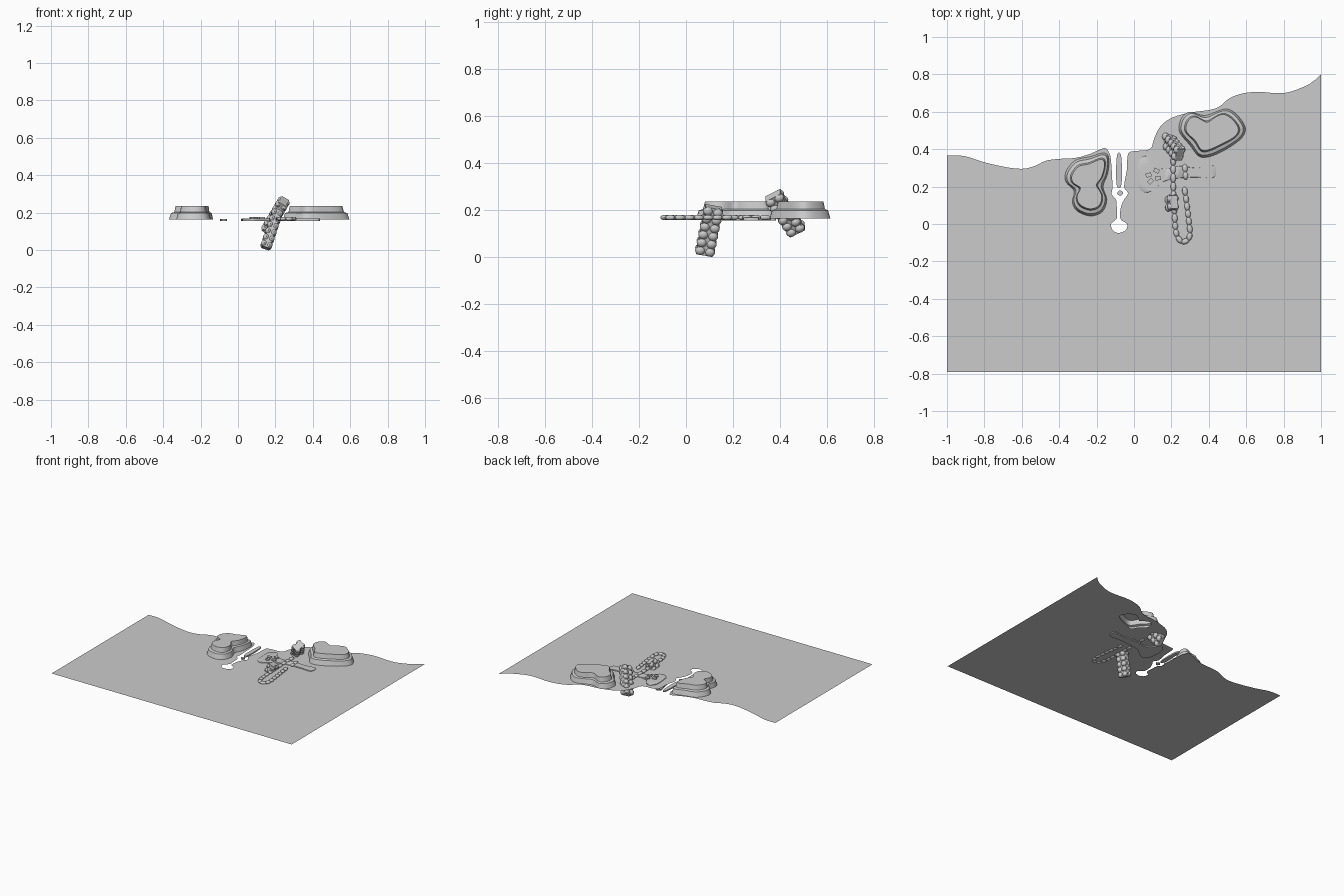
import bpy, bmesh, math
from mathutils import Vector, Matrix

if "Cube" in bpy.data.objects:
    bpy.data.objects.remove(bpy.data.objects["Cube"])

Z = 0.163  # level of the flat ground sheet


def spline(pts, closed=True, n=4):
    """Catmull-Rom curve through points given in hundredths."""
    P = [Vector((x / 100, y / 100)) for x, y in pts]
    m = len(P)
    get = (lambda i: P[i % m]) if closed else (lambda i: P[max(0, min(m - 1, i))])
    out = []
    for i in range(m if closed else m - 1):
        a, b, c, d = (get(i + k) for k in (-1, 0, 1, 2))
        for j in range(n):
            t = j / n
            out.append(0.5 * (2 * b + (c - a) * t + (2 * a - 5 * b + 4 * c - d) * t * t
                              + (3 * b - a - 3 * c + d) * t ** 3))
    if not closed:
        out.append(P[-1])
    return out


def inset(loop, d):
    c = sum(loop, Vector((0, 0))) / len(loop)
    return [p + (c - p).normalized() * d for p in loop]


def finish(bm, name, smooth=True):
    me = bpy.data.meshes.new(name)
    bm.to_mesh(me)
    bm.free()
    ob = bpy.data.objects.new(name, me)
    bpy.context.collection.objects.link(ob)
    if smooth:
        bpy.ops.object.select_all(action='DESELECT')
        ob.select_set(True)
        bpy.context.view_layer.objects.active = ob
        bpy.ops.object.shade_smooth_by_angle(angle=math.radians(40))
    return ob


def layered(name, loop, levels, bottom=False):
    """Stack of inset outlines, capped on top."""
    bm = bmesh.new()
    rings = [[bm.verts.new((p.x, p.y, z)) for p in inset(loop, d)] for d, z in levels]
    n = len(loop)
    for a, b in zip(rings, rings[1:]):
        for i in range(n):
            bm.faces.new((a[i], a[(i + 1) % n], b[(i + 1) % n], b[i]))
    bm.faces.new(rings[-1])
    if bottom:
        bm.faces.new(rings[0][::-1])
    bmesh.ops.recalc_face_normals(bm, faces=bm.faces)
    bmesh.ops.triangulate(bm, faces=[f for f in bm.faces if len(f.verts) > 4])
    return finish(bm, name)


def knob(bm, matrix, size):
    bmesh.ops.create_uvsphere(bm, u_segments=10, v_segments=6, radius=1,
                              matrix=matrix @ Matrix.Diagonal((*size, 1)))


# rocks: stepped mounds, open underneath
rock_levels = [(0, Z), (0.012, 0.198), (0.03, 0.203), (0.038, 0.236)]
left = spline([(-23.5, 36), (-16, 38), (-13.4, 35), (-14, 27), (-16.5, 20), (-14.5, 13), (-17, 6.5),
               (-23.5, 4.3), (-30.5, 7), (-33, 12), (-32, 17.6), (-36.4, 22.5), (-36.4, 28), (-31.5, 34)])
right = spline([(24, 52), (25.7, 57), (30, 60), (38, 58), (48.5, 61.5), (54.5, 59), (59.4, 52),
                (58, 46.5), (51, 41), (42, 36.5), (35, 36), (30, 42), (25, 48)])
layered("left_rock", left, rock_levels)
layered("right_rock", right, rock_levels)

# ground sheet: wavy back edge, narrow slot ending in a round hole
edge_left = [(-100, 36.5), (-91, 36.4), (-80, 33), (-69, 30.5), (-60, 29.5), (-53, 31), (-47.5, 33.7),
             (-40.5, 34.8), (-31.5, 35.3), (-23.5, 37.5), (-16, 40.6), (-13.5, 38.5), (-12.3, 34)]
slot = [(-11.5, 20), (-12, 16), (-9.6, 13), (-9.2, 8), (-9.2, 3), (-12.3, 0), (-11.2, -3.5),
        (-8, -4.8), (-4.3, -3.2), (-3.7, 0), (-7.3, 2.8), (-7, 9), (-5.3, 13), (-3.2, 16.5),
        (-5.3, 20), (-3.8, 29), (-3.2, 37.5)]
edge_right = [(0.5, 39), (8.5, 40), (10.7, 45.5), (14, 52), (20, 56.7), (30, 59.6), (40.6, 61), (46, 63),
              (51.3, 67.4), (59, 70), (67.4, 70.6), (75.4, 70), (83.4, 70.6), (94, 75), (100, 80)]
outer = spline(edge_left + slot + edge_right, closed=False, n=3)
outer += [Vector((1, -0.79)), Vector((-1, -0.79))]
bm = bmesh.new()
edges = []
for loop in (outer, inset(right, 0.055)):
    vs = [bm.verts.new((p.x, p.y, Z)) for p in loop]
    edges += [bm.edges.new((vs[i - 1], vs[i])) for i in range(len(vs))]
bmesh.ops.triangle_fill(bm, edges=edges, use_beauty=True, normal=(0, 0, 1))
for f in bm.faces:
    f.normal_update()
    if f.normal.z < 0:
        f.normal_flip()
finish(bm, "ground_sheet", smooth=False)

# loose strip and dot inside the slot
flat = [(0, Z - 0.008), (0, Z + 0.002)]
layered("slot_strip", spline([(-9, 37), (-7, 37), (-6.4, 27), (-7, 20), (-9, 20), (-9.6, 27)]), flat, True)
layered("slot_dot", spline([(-9, 16.5), (-7.4, 18), (-5.8, 16.5), (-7.4, 15)]), flat, True)

# paddle-shaped plaque with small studs
plaque = spline([(2, 32), (5.3, 36.2), (8.5, 34.8), (11.8, 30.5), (18, 29.4), (24.6, 31), (32.6, 30),
                 (39, 30.5), (43.3, 31), (43.8, 26.7), (41.7, 24.6), (35, 25), (24.6, 24.6),
                 (16.6, 23), (12.8, 20.3), (7.5, 16.8), (3.2, 18.7), (2, 25)], n=3)
layered("plaque", plaque, [(0, Z - 0.008), (0, Z + 0.004), (0.003, Z + 0.006)], True)
bm = bmesh.new()
for x, y, r in ((.078, .262, .3), (.12, .285, -.4), (.088, .228, .8), (.128, .245, .1)):
    m = Matrix.Translation((x, y, Z + 0.008)) @ Matrix.Rotation(r, 4, 'Z')
    bmesh.ops.create_cube(bm, size=1, matrix=m @ Matrix.Diagonal((0.03, 0.022, 0.014, 1)))
finish(bm, "plaque_studs")


# hairpin chain of sausage links
def chain(name, path, step=0.038):
    pts = spline(path, closed=False, n=16)
    bm, start = bmesh.new(), pts[0]
    for p in pts[1:]:
        if (p - start).length >= step:
            d, mid = p - start, (p + start) / 2
            m = Matrix.Translation((mid.x, mid.y, Z + 0.004)) @ Matrix.Rotation(math.atan2(d.y, d.x), 4, 'Z')
            knob(bm, m, (d.length * 0.58, 0.015, 0.011))
            start = p
    finish(bm, name)


chain("long_chain", [(21, 36), (21, 20), (22, 0), (22.7, -6), (26.5, -10.5), (30, -7),
                     (29.5, 0), (28.3, 10), (26.7, 21)])
chain("short_chain", [(27.7, 24), (27, 33)])


# tilted knobbly bars passing through the ground
def knobbly_bar(name, p0, p1, width, thick):
    p0, p1 = Vector(p0), Vector(p1)
    a = (p1 - p0).normalized()
    w = (Vector((0, 1, 0)) - a * a.y).normalized()
    t = w.cross(a)
    m = Matrix((t, w, a)).transposed().to_4x4()
    m.translation = (p0 + p1) / 2
    L = (p1 - p0).length
    bm = bmesh.new()
    bmesh.ops.create_cube(bm, size=1, matrix=m @ Matrix.Diagonal((thick * .75, width * .85, L, 1)))
    rows = 6
    for r in range(rows):
        z = ((r + 0.5) / rows - 0.5) * L
        for s in (-1, 1):
            for side in (-1, 1):
                k = Matrix.Translation((side * thick * .28, s * width * .25, z))
                knob(bm, m @ k, (thick * .3, width * .26, L / rows * .55))
    finish(bm, name)


knobbly_bar("front_bar", (0.147, 0.078, 0.011), (0.213, 0.118, 0.212), 0.085, 0.055)
knobbly_bar("back_bar", (0.155, 0.475, 0.108), (0.245, 0.37, 0.262), 0.085, 0.06)
